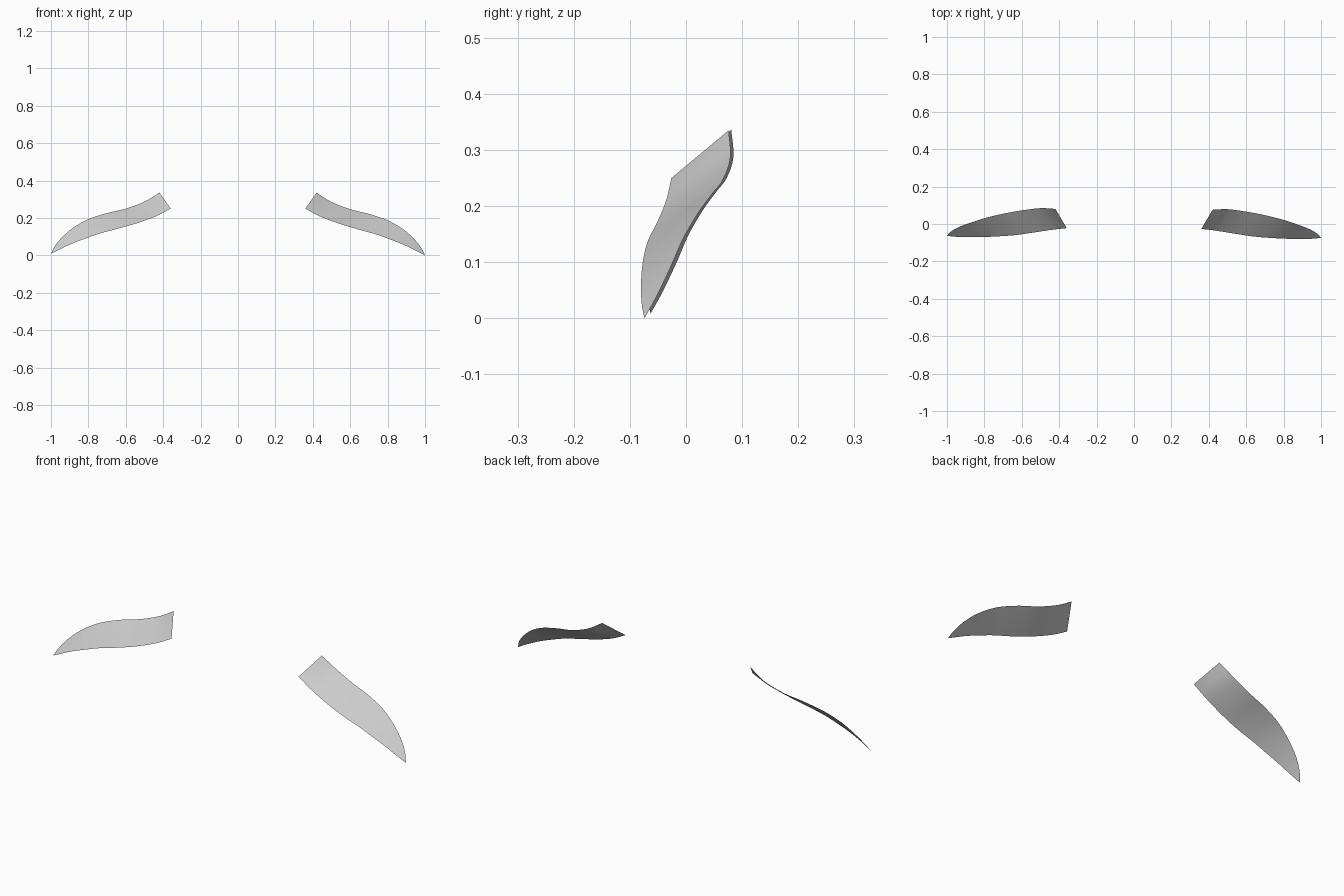
import bpy, bmesh
from mathutils import Vector

if "Cube" in bpy.data.objects:
    bpy.data.objects.remove(bpy.data.objects["Cube"])

# Edge stations (x, y, z) of one curved blade, inner end to tip
UPPER = [(.42, .076, .335), (.5, .079, .286), (.6, .066, .247), (.7, .047, .222),
         (.8, .022, .188), (.88, -.005, .142), (.94, -.028, .09), (.98, -.052, .04), (1, -.074, 0)]
LOWER = [(.36, -.026, .25), (.44, -.036, .208), (.54, -.052, .17), (.64, -.067, .14),
         (.74, -.075, .112), (.82, -.079, .083), (.89, -.080, .055), (.95, -.079, .026), (1, -.074, 0)]
STEPS, ROWS = 5, 6

mat = bpy.data.materials.new("light grey")
mat.diffuse_color = (0.6, 0.6, 0.6, 1)
mat.use_nodes = True
mat.node_tree.nodes["Principled BSDF"].inputs["Base Color"].default_value = mat.diffuse_color


def smooth_path(pts):
    """Catmull-Rom curve through the stations."""
    p = [Vector(q) for q in pts]
    p = [2 * p[0] - p[1]] + p + [2 * p[-1] - p[-2]]
    out = []
    for i in range(1, len(p) - 2):
        a, b, c, d = p[i - 1:i + 3]
        for k in range(STEPS):
            t = k / STEPS
            out.append(.5 * (2 * b + (c - a) * t + (2 * a - 5 * b + 4 * c - d) * t ** 2
                             + (3 * b - a - 3 * c + d) * t ** 3))
    return out + [p[-2]]


def blade(name, side):
    """Thin sheet ruled between the two edges; the left one sits slightly turned."""
    bm = bmesh.new()
    grid = []
    for u, l in zip(smooth_path(UPPER), smooth_path(LOWER)):
        col = []
        for r in range(ROWS + 1):
            v = l.lerp(u, r / ROWS)
            if side < 0:
                v.y += .011 * v.x
                v.z += .013 * (v.x - .36)
            col.append(bm.verts.new((side * v.x, v.y, v.z)))
        grid.append(col)
    for a, b in zip(grid, grid[1:]):
        for r in range(ROWS):
            q = [a[r], b[r], b[r + 1], a[r + 1]]
            bm.faces.new(q if side > 0 else q[::-1])
    bmesh.ops.remove_doubles(bm, verts=bm.verts, dist=1e-4)
    for f in bm.faces:
        f.smooth = True
    me = bpy.data.meshes.new(name)
    bm.to_mesh(me)
    bm.free()
    me.materials.append(mat)
    bpy.context.collection.objects.link(bpy.data.objects.new(name, me))


# Mirrored pair
blade("right_brow", 1)
blade("left_brow", -1)
